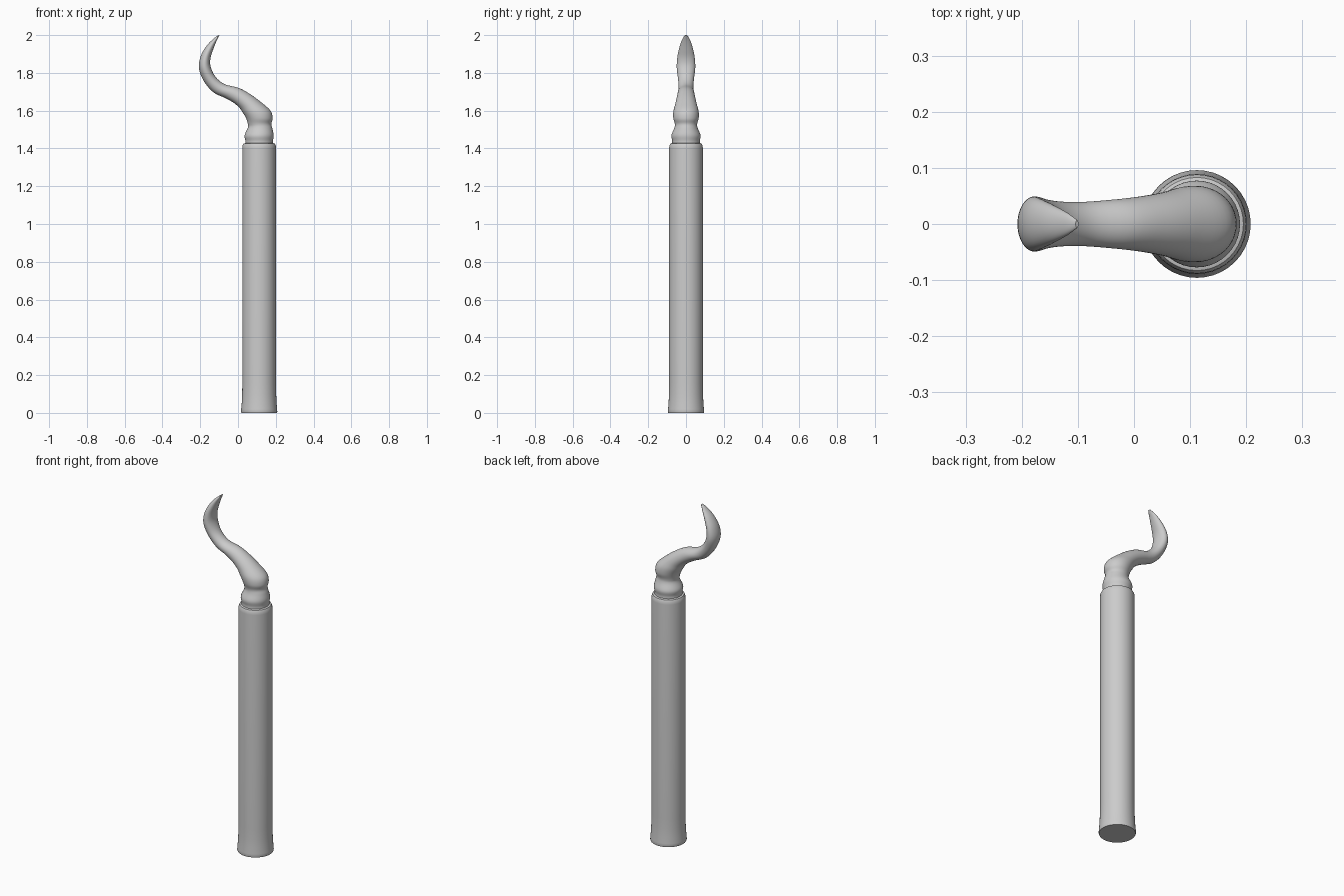
import bpy, bmesh
from math import sin, cos, pi
from mathutils import Vector

if "Cube" in bpy.data.objects:
    bpy.data.objects.remove(bpy.data.objects["Cube"])

CX = 0.112  # handle axis


def loft(name, rings, sides=40, steps=1):
    """Elliptical rings (left x, left z, right x, right z, half depth), spline interpolated."""
    dense = []
    n = len(rings)
    for i in range(n - 1):
        p = [rings[min(max(i + k, 0), n - 1)] for k in (-1, 0, 1, 2)]
        for s in range(steps):
            t = s / steps
            if steps == 1:
                dense.append(p[1])
                continue
            dense.append([0.5 * (2 * b + (c - a) * t + (2 * a - 5 * b + 4 * c - d) * t * t
                                 + (3 * b - a - 3 * c + d) * t ** 3)
                          for a, b, c, d in zip(*p)])
    dense.append(rings[-1])
    bm = bmesh.new()
    loops = []
    for lx, lz, rx, rz, w in dense:
        mid = Vector(((lx + rx) / 2, 0, (lz + rz) / 2))
        half = Vector(((rx - lx) / 2, 0, (rz - lz) / 2))
        loops.append([bm.verts.new(mid + half * cos(2 * pi * k / sides)
                                   + Vector((0, w * sin(2 * pi * k / sides), 0)))
                      for k in range(sides)])
    for a, b in zip(loops, loops[1:]):
        for k in range(sides):
            j = (k + 1) % sides
            bm.faces.new((a[k], a[j], b[j], b[k]))
    bm.faces.new(loops[0][::-1])
    bm.faces.new(loops[-1])
    bmesh.ops.recalc_face_normals(bm, faces=bm.faces)
    me = bpy.data.meshes.new(name)
    bm.to_mesh(me)
    bm.free()
    ob = bpy.data.objects.new(name, me)
    bpy.context.collection.objects.link(ob)
    bpy.context.view_layer.objects.active = ob
    ob.select_set(True)
    bpy.ops.object.shade_smooth_by_angle(angle=0.7)
    ob.select_set(False)
    return ob


def disc(r, z):
    return (CX - r, z, CX + r, z, r)


# Handle: long cylinder, flared foot, rounded top lip
loft("handle", [disc(r, z) for r, z in (
    (0.094, 0), (0.096, 0.006), (0.095, 0.02), (0.092, 0.055), (0.090, 0.10), (0.089, 0.16),
    (0.089, 1.40), (0.088, 1.415), (0.083, 1.425), (0.074, 1.428))])

# Pick: turned collar running into an S-curved hook with a flattened tip
loft("hooked_pick", [
    disc(0.074, 1.42),
    disc(0.073, 1.44),
    disc(0.077, 1.47),
    (0.052, 1.51, 0.182, 1.505, 0.062),
    (0.052, 1.53, 0.176, 1.53, 0.059),
    (0.043, 1.56, 0.183, 1.56, 0.067),
    (0.025, 1.59, 0.172, 1.60, 0.067),
    (0.006, 1.617, 0.122, 1.645, 0.058),
    (-0.025, 1.643, 0.065, 1.687, 0.050),
    (-0.068, 1.667, 0.005, 1.720, 0.044),
    (-0.130, 1.697, -0.070, 1.740, 0.039),
    (-0.180, 1.755, -0.118, 1.778, 0.042),
    (-0.207, 1.825, -0.144, 1.830, 0.049),
    (-0.197, 1.890, -0.146, 1.875, 0.046),
    (-0.165, 1.945, -0.131, 1.925, 0.035),
    (-0.128, 1.982, -0.114, 1.968, 0.021),
    (-0.104, 2.000, -0.099, 1.997, 0.007),
], steps=5)
